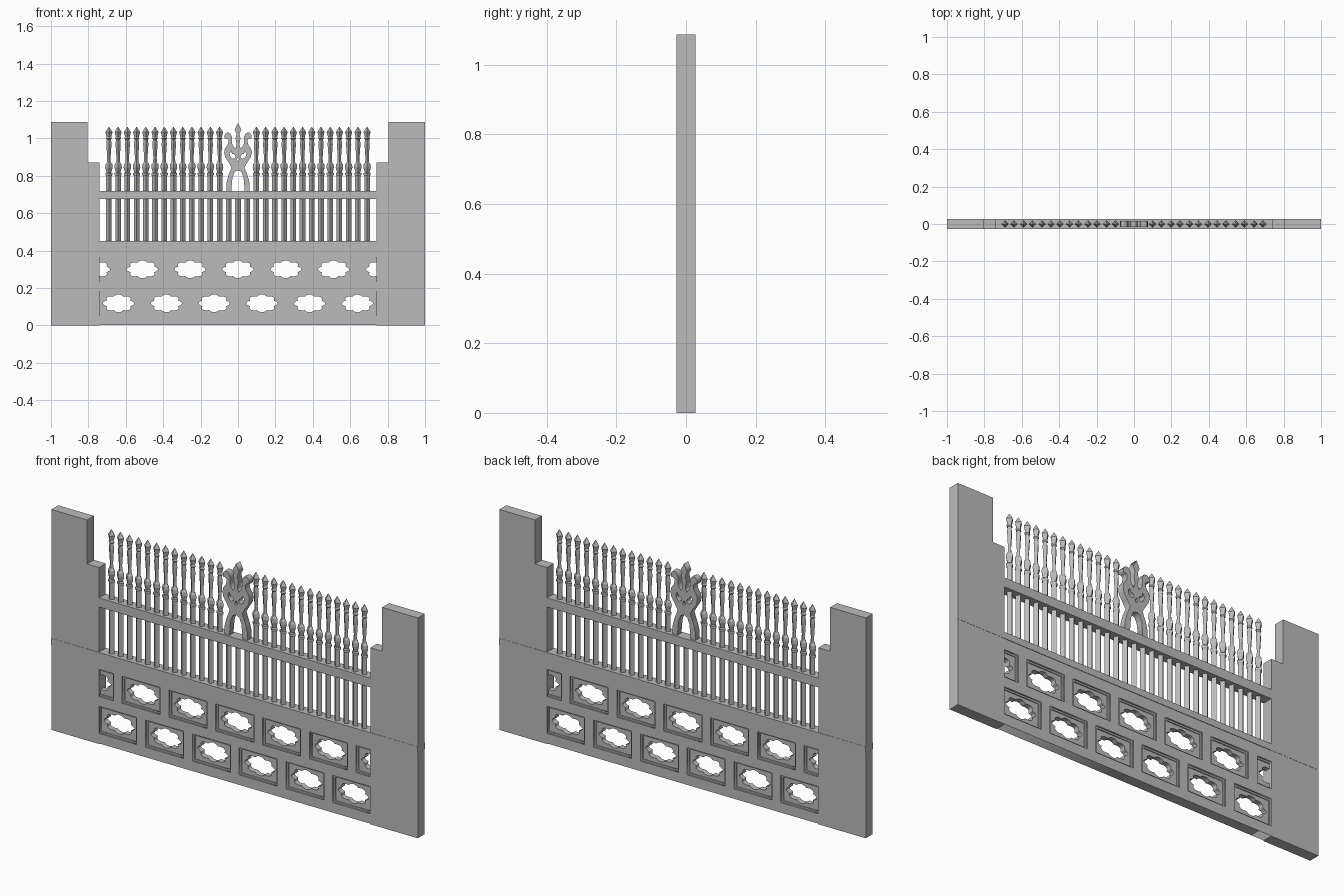
import bpy, bmesh, math
from mathutils import Matrix, Vector

cube = bpy.data.objects.get("Cube")
if cube:
    bpy.data.objects.remove(cube, do_unlink=True)

grey = bpy.data.materials.new("stone_grey")
grey.use_nodes = True
grey.diffuse_color = (0.5, 0.5, 0.5, 1)
grey.node_tree.nodes["Principled BSDF"].inputs["Base Color"].default_value = (0.5, 0.5, 0.5, 1)

INNER = 0.74      # half width of the pierced wall
STEP = 0.0493     # spacing of the railings
PITCH = 0.2555    # spacing of the panels


def add_mesh(name, mesh):
    ob = bpy.data.objects.new(name, mesh)
    mesh.materials.clear()
    mesh.materials.append(grey)
    bpy.context.collection.objects.link(ob)
    return ob


def box(name, x0, x1, z0, z1, half_y):
    bm = bmesh.new()
    bmesh.ops.create_cube(bm, size=1)
    bmesh.ops.scale(bm, vec=(x1 - x0, 2 * half_y, z1 - z0), verts=bm.verts)
    bmesh.ops.translate(bm, vec=((x0 + x1) / 2, 0, (z0 + z1) / 2), verts=bm.verts)
    mesh = bpy.data.meshes.new(name)
    bm.to_mesh(mesh)
    bm.free()
    return add_mesh(name, mesh)


def plate(name, loops, half_y):
    """Upright slab from a closed outline followed by its holes."""
    curve = bpy.data.curves.new(name, "CURVE")
    curve.dimensions = "2D"
    curve.fill_mode = "BOTH"
    curve.extrude = half_y
    for loop in loops:
        spline = curve.splines.new("POLY")
        spline.points.add(len(loop) - 1)
        for p, (x, z) in zip(spline.points, loop):
            p.co = (x, z, 0, 1)
        spline.use_cyclic_u = True
    temp = bpy.data.objects.new(name + "_curve", curve)
    bpy.context.collection.objects.link(temp)
    graph = bpy.context.evaluated_depsgraph_get()
    mesh = bpy.data.meshes.new_from_object(temp.evaluated_get(graph))
    bpy.data.objects.remove(temp, do_unlink=True)
    mesh.transform(Matrix.Rotation(math.pi / 2, 4, "X"))
    mesh.name = name
    return add_mesh(name, mesh)


def rect(x0, x1, z0, z1):
    return [(x0, z0), (x1, z0), (x1, z1), (x0, z1)]


def clip(x):
    return max(-INNER, min(INNER, x))


def panel_rect(cx, cz, inset):
    w, h = 0.104 - inset, 0.067 - inset
    return rect(clip(cx - w), clip(cx + w), cz - h, cz + h)


def scalloped(cx, cz):
    """Eight-lobed opening, cut straight where it meets the pier."""
    pts = []
    for i in range(64):
        t = math.tau * i / 64
        k = 0.88 + 0.2 * abs(math.cos(4 * t))
        pts.append((clip(cx + 0.077 * k * math.cos(t)), cz + 0.044 * k * math.sin(t)))
    edge = [abs(p[0]) >= INNER for p in pts]
    return [p for i, p in enumerate(pts)
            if not (edge[i] and edge[i - 1] and edge[(i + 1) % len(pts)])]


# Pierced lower wall: frame, moulding and thin web
panels = [((i - 2.5) * PITCH, 0.118) for i in range(6)]
panels += [((i - 3) * PITCH, 0.300) for i in range(7)]
plate("wall_frame", [rect(-0.75, 0.75, 0.002, 0.43)]
      + [panel_rect(x, z, 0) for x, z in panels], 0.0255)
plate("panel_moulding", [rect(-0.76, 0.76, 0.01, 0.425)]
      + [panel_rect(x, z, 0.008) for x, z in panels], 0.018)
plate("panel_web", [rect(-0.77, 0.77, 0.015, 0.42)]
      + [scalloped(x, z) for x, z in panels], 0.013)

# Piers, ledge and rail
for side, s in (("left", 1), ("right", -1)):
    for part, a, b, z0, z1, y in (("pier", 0.805, 1.0, 0, 1.087, 0.027),
                                  ("pier_base", INNER, 0.81, 0, 0.43, 0.027),
                                  ("short_post", INNER, 0.81, 0.43, 0.87, 0.026)):
        box(f"{side}_{part}", min(s * a, s * b), max(s * a, s * b), z0, z1, y)
box("ledge", -1, 1, 0.42, 0.452, 0.028)
box("top_rail", -0.745, 0.745, 0.675, 0.72, 0.026)


def railing(name, x, profile):
    """Four-sided turned bar from (radius, height) pairs."""
    bm = bmesh.new()
    rings = [[bm.verts.new((x + r * math.cos(a * math.pi / 2),
                            r * math.sin(a * math.pi / 2), z)) for a in range(4)]
             for r, z in profile]
    for low, high in zip(rings, rings[1:]):
        for i in range(4):
            j = (i + 1) % 4
            bm.faces.new((low[i], low[j], high[j], high[i]))
    bm.faces.new(rings[0][::-1])
    bm.faces.new(rings[-1])
    mesh = bpy.data.meshes.new(name)
    bm.to_mesh(mesh)
    bm.free()
    add_mesh(name, mesh)


# Railings: plain bars below the rail, spear tops above
spear = [(0.015, 0.70), (0.015, 0.80), (0.019, 0.805), (0.019, 0.814), (0.012, 0.818),
         (0.020, 0.845), (0.018, 0.862), (0.010, 0.872), (0.009, 0.90), (0.014, 0.97),
         (0.011, 0.995), (0.016, 1.0), (0.012, 1.008), (0.019, 1.034), (0.001, 1.062)]
for k in range(-14, 15):
    railing("lower_bar", k * STEP, [(0.015, 0.44), (0.015, 0.69)])
    if abs(k) > 1:
        railing("spear_bar", k * STEP, spear)

# Central scroll ornament: half outline mirrored
half = [(0, 0.83), (0.018, 0.822), (0.03, 0.79), (0.036, 0.72), (0.062, 0.72),
        (0.062, 0.76), (0.052, 0.80), (0.034, 0.845), (0.05, 0.872), (0.068, 0.90),
        (0.074, 0.925), (0.07, 0.945), (0.054, 0.968), (0.05, 0.99), (0.058, 1.0),
        (0.072, 1.0), (0.072, 1.018), (0.06, 1.032), (0.044, 1.03), (0.032, 1.01),
        (0.033, 0.985), (0.03, 0.965), (0.015, 0.945), (0.007, 0.965), (0.013, 1.0),
        (0.007, 1.025), (0.018, 1.048), (0, 1.083)]
outline = half + [(-x, z) for x, z in half[-2:0:-1]]
eye = [(0.012, 0.90), (0.025, 0.89), (0.04, 0.90), (0.045, 0.92),
       (0.035, 0.935), (0.033, 0.918), (0.02, 0.915)]
drop = [(0, 0.875), (0.007, 0.885), (0, 0.9), (-0.007, 0.885)]
plate("scroll_ornament", [outline, eye, [(-x, z) for x, z in eye], drop], 0.016)
